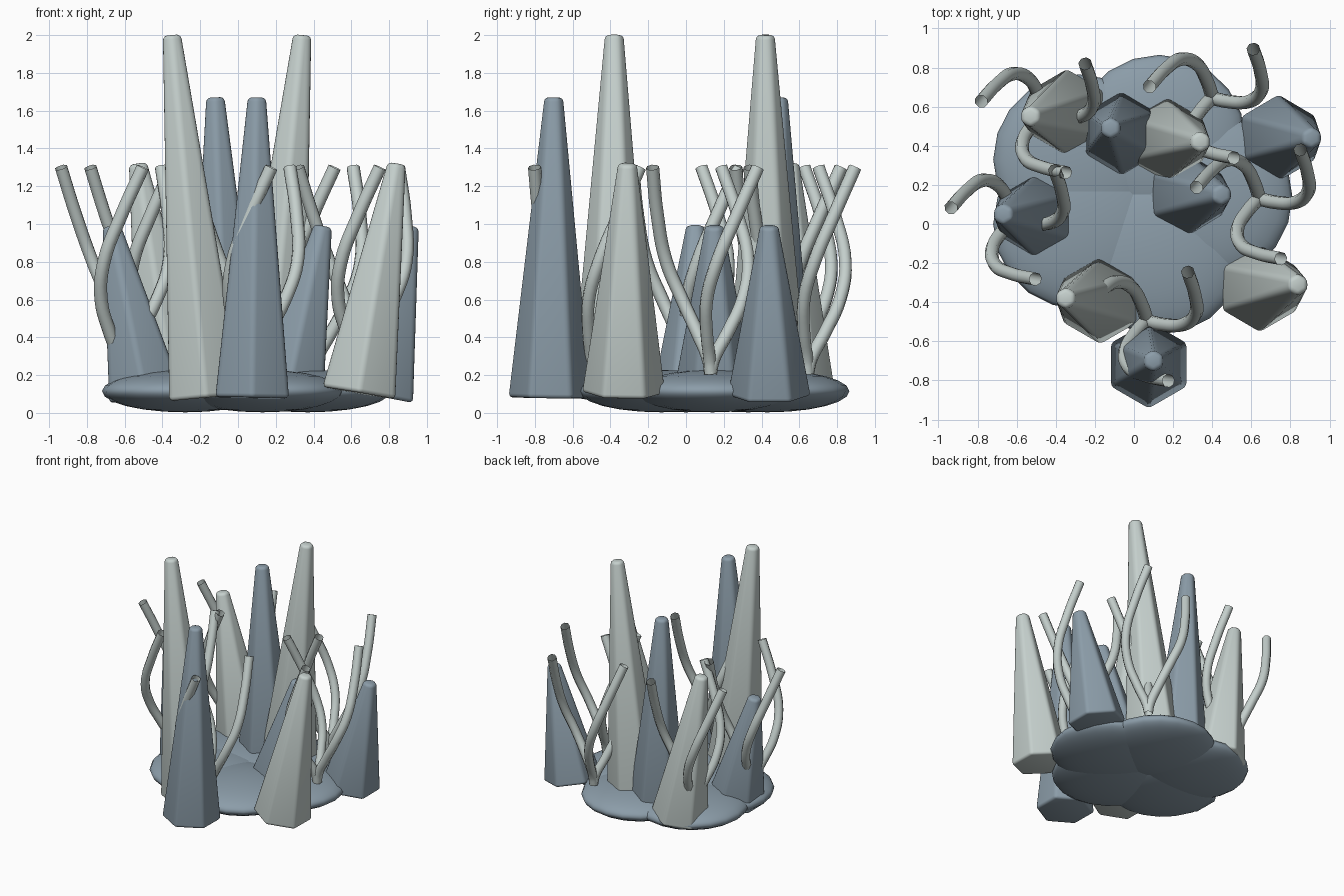
import bpy, bmesh, math
from mathutils import Vector, Matrix

if "Cube" in bpy.data.objects:
    bpy.data.objects.remove(bpy.data.objects["Cube"])


def material(name, rgb):
    m = bpy.data.materials.new(name)
    m.diffuse_color = (*rgb, 1)
    m.use_nodes = True
    m.node_tree.nodes["Principled BSDF"].inputs["Base Color"].default_value = m.diffuse_color
    return m


blue = material("slate_blue", (0.26, 0.335, 0.395))
pale = material("pale_grey_green", (0.56, 0.63, 0.61))


def finish(obj, mat, angle):
    obj.data.materials.append(mat)
    bpy.ops.object.select_all(action='DESELECT')
    obj.select_set(True)
    bpy.context.view_layer.objects.active = obj
    bpy.ops.object.shade_smooth_by_angle(angle=math.radians(angle))


# Flattened pebbles in a ring form the base
for i, (x, y) in enumerate([(0.37, 0.14), (0.13, 0.43), (-0.28, 0.33),
                            (-0.28, 0.0), (0.13, -0.13)]):
    bpy.ops.mesh.primitive_uv_sphere_add(segments=20, ring_count=12, radius=1,
                                         location=(x, y, 0.115))
    pebble = bpy.context.object
    pebble.name = f"base_pebble_{i + 1}"
    pebble.scale = (0.44, 0.435, 0.112)
    finish(pebble, blue, 60)


# Leaning six-sided spires with rounded edges
def spire(name, foot, tip, mat):
    foot, tip = Vector(foot), Vector(tip)
    axis = tip - foot
    bm = bmesh.new()
    bmesh.ops.create_cone(bm, cap_ends=True, segments=6, radius1=0.225,
                          radius2=0.055, depth=axis.length)
    # Put a corner of the hexagon on the y axis
    a = max(bm.verts, key=lambda v: v.co.y).co
    bmesh.ops.rotate(bm, verts=bm.verts, cent=(0, 0, 0), matrix=Matrix.Rotation(
        math.pi / 2 - math.atan2(a.y, a.x), 3, 'Z'))
    bmesh.ops.bevel(bm, geom=bm.edges[:], offset=0.022, segments=3,
                    profile=0.5, affect='EDGES', clamp_overlap=True)
    lean = Vector((0, 0, 1)).rotation_difference(axis).to_matrix().to_4x4()
    bm.transform(Matrix.Translation((foot + tip) / 2) @ lean)
    mesh = bpy.data.meshes.new(name)
    bm.to_mesh(mesh)
    bm.free()
    obj = bpy.data.objects.new(name, mesh)
    bpy.context.collection.objects.link(obj)
    finish(obj, mat, 40)


spire("front_spire", (0.075, -0.72, 0.08), (0.10, -0.70, 1.67), blue)
spire("back_spire", (-0.06, 0.46, 0.08), (-0.12, 0.49, 1.67), blue)
spire("tall_front_spire", (-0.17, -0.39, 0.08), (-0.35, -0.38, 2.0), pale)
spire("tall_back_spire", (0.16, 0.43, 0.08), (0.34, 0.42, 2.0), pale)
spire("medium_right_spire", (0.64, -0.33, 0.105), (0.84, -0.31, 1.32), pale)
spire("medium_left_spire", (-0.34, 0.57, 0.105), (-0.53, 0.55, 1.32), pale)
spire("short_left_spire", (-0.49, 0.04, 0.09), (-0.67, 0.05, 0.99), blue)
spire("short_centre_spire", (0.26, 0.15, 0.09), (0.45, 0.15, 0.99), blue)
spire("short_right_spire", (0.735, 0.44, 0.09), (0.91, 0.44, 0.99), blue)


# Clusters of three curling open tubes
PATH = [(0, 0, 0.21), (0.015, -0.005, 0.28), (0.09, -0.02, 0.42),
        (0.185, -0.02, 0.6), (0.25, 0.035, 0.8), (0.245, 0.14, 1.05),
        (0.21, 0.25, 1.3)]


def tube(name, root, angle):
    curve = bpy.data.curves.new(name, 'CURVE')
    curve.dimensions = '3D'
    curve.bevel_depth = 0.035
    curve.bevel_resolution = 2
    curve.resolution_u = 5
    line = curve.splines.new('BEZIER')
    line.bezier_points.add(len(PATH) - 1)
    turn = Matrix.Rotation(angle, 3, 'Z')
    for point, co in zip(line.bezier_points, PATH):
        point.co = turn @ Vector(co) + Vector((*root, 0))
        point.handle_left_type = point.handle_right_type = 'AUTO'
    temp = bpy.data.objects.new("tube_path", curve)
    bpy.context.collection.objects.link(temp)
    bpy.context.view_layer.update()
    mesh = bpy.data.meshes.new_from_object(
        temp.evaluated_get(bpy.context.evaluated_depsgraph_get()))
    bpy.data.objects.remove(temp)
    mesh.materials.clear()
    obj = bpy.data.objects.new(name, mesh)
    bpy.context.collection.objects.link(obj)
    finish(obj, pale, 50)


roots = [(0.40, 0.645), (0.64, 0.13), (-0.46, 0.57), (-0.615, 0.025), (0.065, -0.495)]
for i, root in enumerate(roots):
    for j in range(3):
        tube(f"tendril_{i + 1}_{j + 1}", root, j * math.tau / 3)
